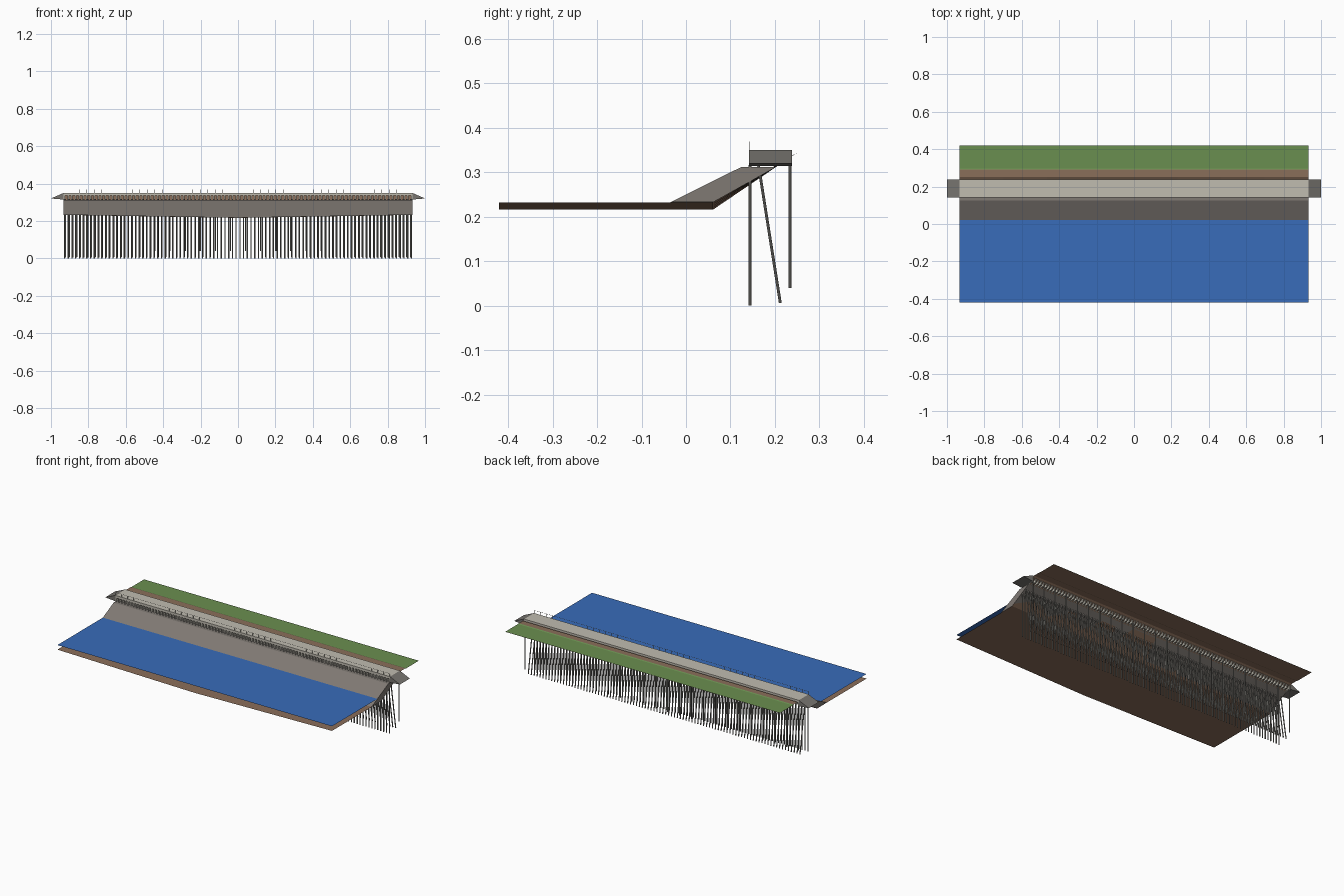
import bpy, bmesh, math
from mathutils import Vector

if "Cube" in bpy.data.objects:
    bpy.data.objects.remove(bpy.data.objects["Cube"])

L = 0.932           # half length of the embankment
Z_END, Z_MID = 0.232, 0.216   # bed level at the ends and in the middle


def mat(name, rgb):
    m = bpy.data.materials.new(name)
    lin = [(c / 255 / 12.92) if c <= 10 else ((c / 255 + 0.055) / 1.055) ** 2.4 for c in rgb]
    m.diffuse_color = (*lin, 1)
    m.use_nodes = True
    m.node_tree.nodes["Principled BSDF"].inputs["Base Color"].default_value = m.diffuse_color
    return m


CONCRETE = mat("light_concrete", (192, 188, 176))
ROCK = mat("rock_grey", (128, 122, 116))
RAMP = mat("ramp_grey", (120, 117, 112))
PILE = mat("pile_grey", (140, 138, 132))
WATER = mat("water_blue", (56, 108, 186))
GRASS = mat("grass_green", (106, 143, 80))
SOIL = mat("soil_brown", (138, 110, 90))


def finish(name, bm, material, solid=True):
    if solid:
        bmesh.ops.recalc_face_normals(bm, faces=bm.faces)
    me = bpy.data.meshes.new(name)
    bm.to_mesh(me)
    bm.free()
    me.materials.append(material)
    ob = bpy.data.objects.new(name, me)
    bpy.context.collection.objects.link(ob)
    return ob


def loft(name, material, section, xs, closed=False):
    """Sweep a (y, z) section, which may change with x, along the length."""
    bm = bmesh.new()
    rows = [[bm.verts.new((x, y, z)) for y, z in section(x)] for x in xs]
    n = len(rows[0])
    for a, b in zip(rows, rows[1:]):
        for i in range(n if closed else n - 1):
            j = (i + 1) % n
            bm.faces.new((a[i], b[i], b[j], a[j]))
    if closed:
        bm.faces.new(rows[0])
        bm.faces.new(rows[-1][::-1])
    return finish(name, bm, material, closed)


def add_box(bm, x0, x1, y0, y1, z0, z1):
    vs = bmesh.ops.create_cube(bm, size=1)["verts"]
    for v in vs:
        v.co = ((x0 + x1) / 2 + v.co.x * (x1 - x0), (y0 + y1) / 2 + v.co.y * (y1 - y0),
                (z0 + z1) / 2 + v.co.z * (z1 - z0))


def add_rod(bm, p, q, r, sides=8):
    p, q = Vector(p), Vector(q)
    vs = bmesh.ops.create_cone(bm, cap_ends=True, segments=sides, radius1=r, radius2=r,
                               depth=(q - p).length)["verts"]
    rot = (q - p).to_track_quat('Z', 'Y')
    for v in vs:
        v.co = rot @ v.co + (p + q) / 2


def spread(n, half):
    return [-half + 2 * half * i / (n - 1) for i in range(n)]


def bed(x):
    return Z_END + (Z_MID - Z_END) * (1 - abs(x) / L)


stations = spread(9, L)

# Ground sheet: sea bed, bank and land behind the quay
loft("ground", SOIL, lambda x: [(-0.42, bed(x)), (0.061, bed(x)), (0.25, 0.344),
                                (0.29, 0.344), (0.297, 0.341), (0.42, 0.341)], stations)
# Grass strip lying on the land
loft("grass", GRASS, lambda x: [(0.291, 0.3445), (0.298, 0.342), (0.42, 0.342)], [-L, L])
# Water surface
loft("water", WATER, lambda x: [(-0.42, 0.26), (0.021, 0.26)], [-L, L])
# Rock slope protection filling the bank
loft("rock_slope", ROCK, lambda x: [(-0.035 - 2 * (Z_END - bed(x)), bed(x) + 0.0005), (0.125, 0.312),
                                    (0.203, 0.312), (0.061, bed(x) + 0.0005)], stations, True)

# Quay deck
bm = bmesh.new()
add_box(bm, -L, L, 0.142, 0.238, 0.335, 0.35)
finish("deck", bm, CONCRETE)

# Cross beams under the deck
bm = bmesh.new()
for x in spread(94, L - 0.004):
    add_box(bm, x - 0.004, x + 0.004, 0.143, 0.236, 0.314, 0.335)
finish("cross_beams", bm, CONCRETE)

# Wedge ramps at both ends
for side, label in ((-1, "left"), (1, "right")):
    bm = bmesh.new()
    outline = [(L, 0.35), (L, 0.314), (1.0, 0.32)]
    a = [bm.verts.new((side * x, 0.142, z)) for x, z in outline]
    b = [bm.verts.new((side * x, 0.238, z)) for x, z in outline]
    bm.faces.new(a)
    bm.faces.new(b[::-1])
    for i in range(3):
        j = (i + 1) % 3
        bm.faces.new((a[i], b[i], b[j], a[j]))
    finish(label + "_ramp", bm, RAMP)

# Pile rows: front upright, raked, and back upright
rows = {"front_piles": (94, (0.144, 0.0), (0.144, 0.316)),
        "raked_piles": (94, (0.212, 0.006), (0.163, 0.316)),
        "back_piles": (24, (0.234, 0.04), (0.234, 0.316))}
for name, (n, low, high) in rows.items():
    bm = bmesh.new()
    shift = 0.006 if name == "raked_piles" else 0
    for x in spread(n, L - 0.004 - shift):
        add_rod(bm, (x, *low), (x, *high), 0.0032)
    finish(name, bm, PILE)

# Railing along the water edge
bm = bmesh.new()
for x in spread(47, L - 0.002):
    add_rod(bm, (x, 0.143, 0.35), (x, 0.143, 0.368), 0.0008, 6)
add_rod(bm, (-L, 0.143, 0.368), (L, 0.143, 0.368), 0.0008, 6)
finish("railing", bm, PILE)
